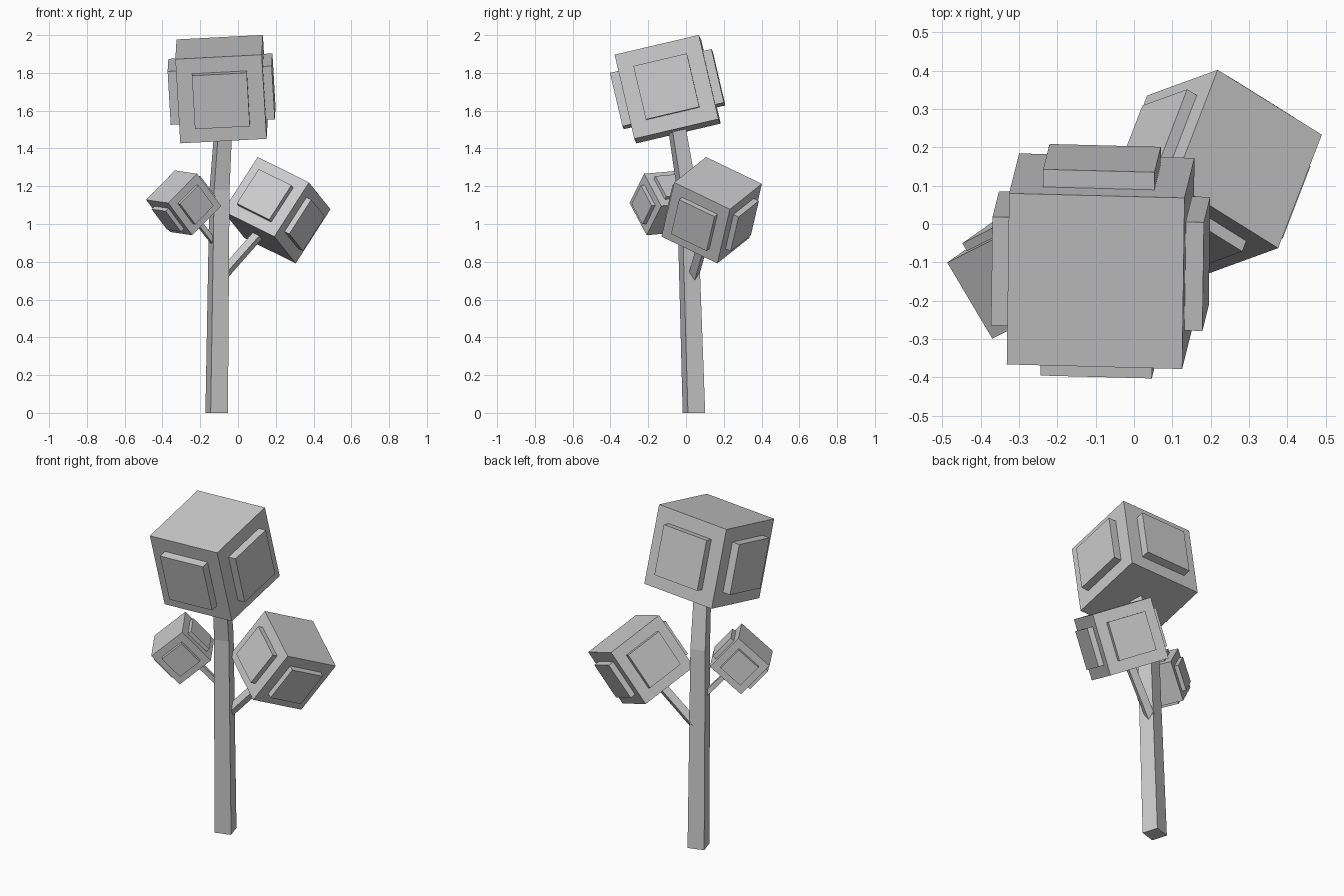
import bpy, bmesh
from math import radians, cos, sin
from mathutils import Vector, Matrix

if "Cube" in bpy.data.objects:
    bpy.data.objects.remove(bpy.data.objects["Cube"])


def box(name, matrix, size, offset=(0, 0, 0)):
    bm = bmesh.new()
    bmesh.ops.create_cube(bm, size=1)
    bmesh.ops.scale(bm, vec=size, verts=bm.verts)
    bmesh.ops.translate(bm, vec=offset, verts=bm.verts)
    bm.transform(matrix)
    return finish(name, bm)


def finish(name, bm):
    bmesh.ops.recalc_face_normals(bm, faces=bm.faces)
    me = bpy.data.meshes.new(name)
    bm.to_mesh(me)
    bm.free()
    ob = bpy.data.objects.new(name, me)
    bpy.context.collection.objects.link(ob)
    return ob


def frame(center, up, side):
    # Orthonormal frame with local z along up and local x near side
    z = Vector(up).normalized()
    x = Vector(side)
    x = (x - z * x.dot(z)).normalized()
    y = z.cross(x)
    m = Matrix((x, y, z)).transposed().to_4x4()
    m.translation = Vector(center)
    return m


def leaf_cube(name, center, up, side, s, t):
    # Foliage cube with a raised square panel on each of its four sides
    m = frame(center, up, side)
    box(name, m, (s, s, s))
    p = s * 0.635
    for i in range(4):
        turn = Matrix.Rotation(radians(90 * i), 4, 'Z')
        box(f"{name}_panel_{i + 1}", m @ turn, (2 * t, p, p), (s / 2, 0, 0))


def branch(name, a, b, w, side):
    a, b = Vector(a), Vector(b)
    box(name, frame((a + b) / 2, b - a, side), (w, w, (b - a).length))


# Foliage
leaf_cube("top_foliage", (-0.087, -0.097, 1.714), (-0.026, -0.104, 0.445),
          (0.457, -0.011, 0.02), 0.458, 0.047)
leaf_cube("right_foliage", (0.205, 0.136, 1.073), (0.184, 0.067, 0.287),
          (0.111, 0.296, -0.148), 0.347, 0.032)
leaf_cube("left_foliage", (-0.288, -0.116, 1.112), (-0.127, -0.09, 0.17),
          (0.12, -0.196, -0.021), 0.231, 0.023)

# Trunk: tapered square rings, bending forward near the top
rings = [((-0.113, 0.042, 0.0), 0.0955), ((-0.098, 0.005, 1.18), 0.085),
         ((-0.077, -0.05, 1.52), 0.075)]
bm = bmesh.new()
loops = []
for c, w in rings:
    r = w / 2 ** 0.5
    loops.append([bm.verts.new(Vector(c) + Vector((r * cos(radians(62 + 90 * k)),
                                                   r * sin(radians(62 + 90 * k)), 0)))
                  for k in range(4)])
for lo, hi in zip(loops, loops[1:]):
    for k in range(4):
        n = (k + 1) % 4
        bm.faces.new((lo[k], lo[n], hi[n], hi[k]))
bm.faces.new(loops[0][::-1])
bm.faces.new(loops[-1])
finish("trunk", bm)

# Branches
branch("right_branch", (-0.085, 0.04, 0.725), (0.118, 0.105, 0.955), 0.043,
       (0.111, 0.296, -0.148))
branch("left_branch", (-0.105, 0.01, 0.875), (-0.235, -0.078, 1.04), 0.027,
       (0.12, -0.196, -0.021))
